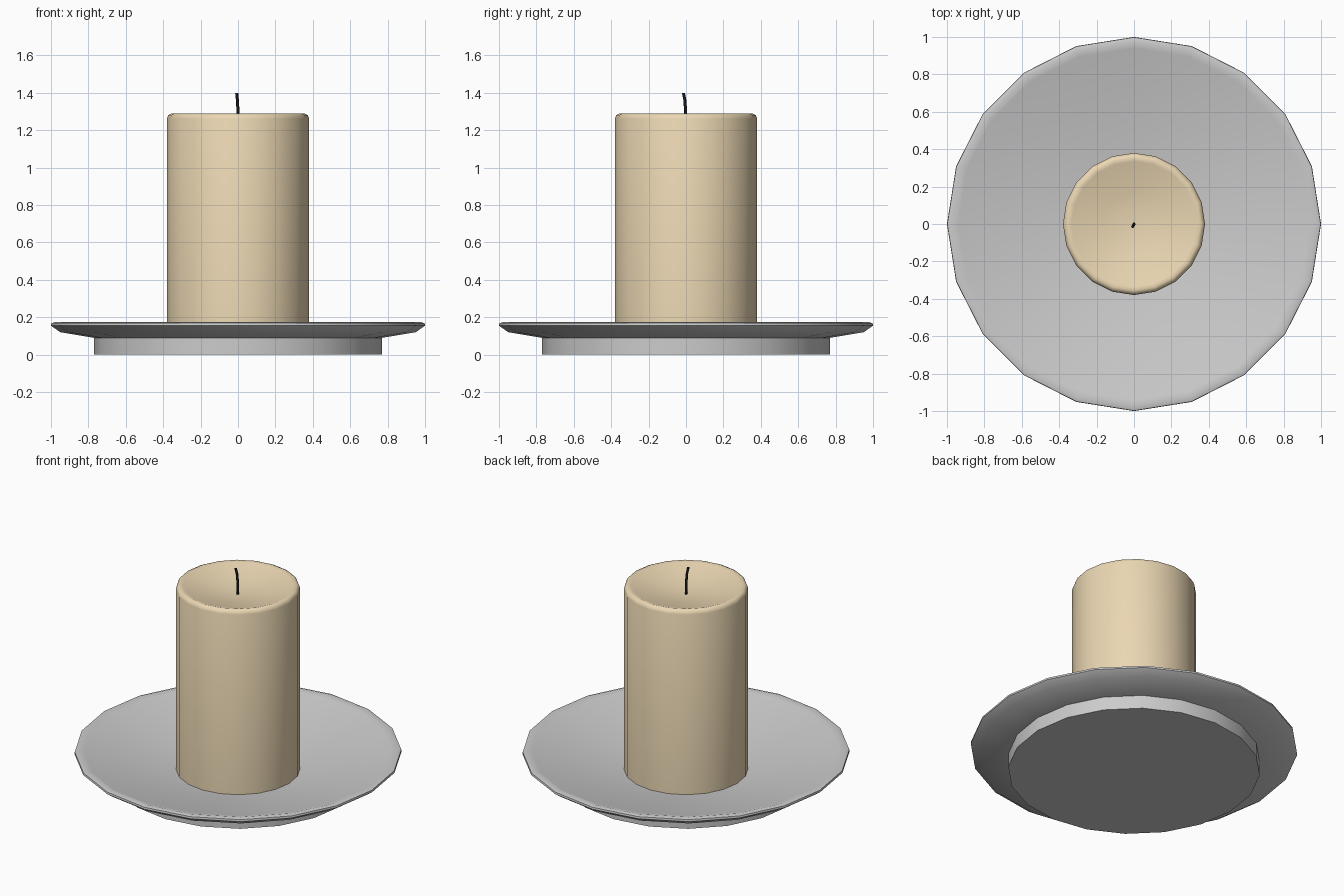
import bpy, bmesh, math

if "Cube" in bpy.data.objects:
    bpy.data.objects.remove(bpy.data.objects["Cube"])

SIDES = 20


def material(name, rgb):
    m = bpy.data.materials.new(name)
    m.diffuse_color = (*rgb, 1)
    m.use_nodes = True
    m.node_tree.nodes["Principled BSDF"].inputs["Base Color"].default_value = m.diffuse_color
    return m


def lathe(name, profile, mat=None, angle=30):
    """Revolve an (r, z) profile around z; r = 0 gives a pole."""
    bm = bmesh.new()
    rings = []
    for r, z in profile:
        n = 1 if r == 0 else SIDES
        rings.append([bm.verts.new((r * math.cos(2 * math.pi * i / SIDES),
                                    r * math.sin(2 * math.pi * i / SIDES), z))
                      for i in range(n)])
    for a, b in zip(rings, rings[1:]):
        for i in range(SIDES):
            j = (i + 1) % SIDES
            quad = [a[i % len(a)], a[j % len(a)], b[j % len(b)], b[i % len(b)]]
            bm.faces.new(list(dict.fromkeys(quad)))
    bmesh.ops.recalc_face_normals(bm, faces=bm.faces)
    return finish(name, bm, mat, angle)


def finish(name, bm, mat, angle):
    me = bpy.data.meshes.new(name)
    bm.to_mesh(me)
    bm.free()
    ob = bpy.data.objects.new(name, me)
    bpy.context.collection.objects.link(ob)
    if mat:
        me.materials.append(mat)
    bpy.ops.object.select_all(action='DESELECT')
    ob.select_set(True)
    bpy.context.view_layer.objects.active = ob
    bpy.ops.object.shade_smooth_by_angle(angle=math.radians(angle))
    return ob


# Dish with a foot, flared underside, thin rim and sloping bowl
lathe("dish", [(0, 0), (0.77, 0), (0.77, 0.09), (0.95, 0.12), (1.0, 0.155),
               (0.998, 0.168), (0.975, 0.175), (0.94, 0.165), (0.70, 0.122),
               (0.38, 0.048), (0, 0.035)], angle=40)

# Candle with rounded shoulder and melted hollow
wax = material("wax", (0.83, 0.68, 0.45))
lathe("candle", [(0, 0.04), (0.38, 0.04), (0.38, 1.262), (0.373, 1.281),
                 (0.355, 1.29), (0.335, 1.284), (0.17, 1.245), (0, 1.222)],
      wax, angle=50)

# Slightly bent wick
black = material("charred", (0.01, 0.01, 0.01))
path = [(0, 0, 1.20), (0, -0.002, 1.30), (-0.003, -0.006, 1.36), (-0.007, -0.014, 1.40)]
bm = bmesh.new()
rings = [[bm.verts.new((x + 0.008 * math.cos(k * math.pi / 4),
                        y + 0.008 * math.sin(k * math.pi / 4), z)) for k in range(8)]
         for x, y, z in path]
for a, b in zip(rings, rings[1:]):
    for k in range(8):
        bm.faces.new((a[k], a[(k + 1) % 8], b[(k + 1) % 8], b[k]))
bm.faces.new(rings[0][::-1])
bm.faces.new(rings[-1])
finish("wick", bm, black, 50)
